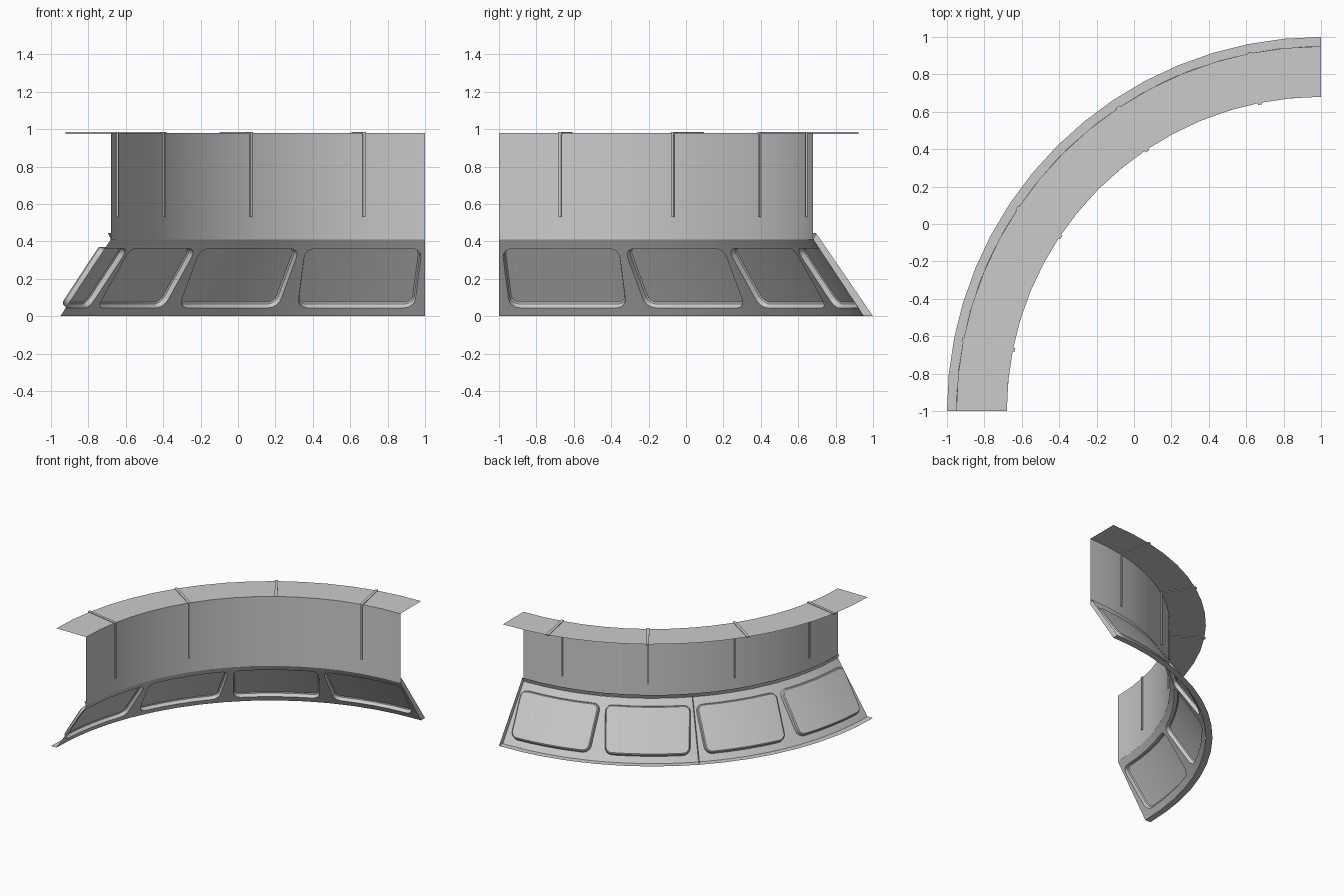
import bpy, bmesh
from math import sin, cos, pi, radians, hypot

if "Cube" in bpy.data.objects:
    bpy.data.objects.remove(bpy.data.objects["Cube"])

SEG, CELL = 16, radians(22.5)
R_TOP, R_BOT, Z_TOP = 1.68, 1.95, 0.41      # slanted skirt
Z_ROOF = 0.98
SL = hypot(R_BOT - R_TOP, Z_TOP)
NR, NZ = Z_TOP / SL, (R_BOT - R_TOP) / SL   # outward normal of the skirt


def pt(t, r, z):
    """Quarter-ring coordinates; t runs from the +x end to the -y end."""
    return (1 - r * sin(t), -1 + r * cos(t), z)


def finish(name, bm, angle=30):
    bmesh.ops.remove_doubles(bm, verts=bm.verts, dist=0.0005)
    me = bpy.data.meshes.new(name)
    bm.to_mesh(me)
    bm.free()
    ob = bpy.data.objects.new(name, me)
    bpy.context.collection.objects.link(ob)
    bpy.context.view_layer.objects.active = ob
    ob.select_set(True)
    bpy.ops.object.shade_smooth_by_angle(angle=radians(angle))
    ob.select_set(False)
    return ob


def sweep(name, profile):
    """Sweep an (r, z) profile through the quarter circle."""
    bm = bmesh.new()
    rows = [[bm.verts.new(pt(pi / 2 * i / SEG, r, z)) for r, z in profile]
            for i in range(SEG + 1)]
    for a, b in zip(rows, rows[1:]):
        for j in range(len(profile) - 1):
            bm.faces.new((a[j], b[j], b[j + 1], a[j + 1]))
    return finish(name, bm)


def box(bm, t, r0, r1, z0, z1, w):
    """Radial box centred on angle t."""
    v = [bm.verts.new(pt(t + s * w / 2 / r, r, z))
         for r in (r0, r1) for s in (-1, 1) for z in (z0, z1)]
    for f in ((0, 1, 3, 2), (4, 6, 7, 5), (0, 4, 5, 1), (2, 3, 7, 6), (0, 2, 6, 4), (1, 5, 7, 3)):
        bm.faces.new([v[i] for i in f])


# Upright wall, roof flange, lip between wall and skirt, foot ledge
sweep("wall", [(R_TOP, Z_TOP), (R_TOP, Z_ROOF)])
sweep("roof_flange", [(R_TOP, Z_ROOF), (R_BOT, Z_ROOF)])
sweep("skirt_lip", [(R_TOP, Z_TOP), (1.695, 0.445), (R_TOP, 0.435)])
sweep("foot_ledge", [(R_BOT, 0), (2.0, 0)])

# Joint strips running over the flange and down the wall
bm = bmesh.new()
for k in range(4):
    t = (k + 0.5) * CELL
    box(bm, t, 1.67, 1.957, Z_ROOF - 0.005, Z_ROOF + 0.005, 0.022)
    box(bm, t, 1.67, 1.69, 0.53, Z_ROOF, 0.014)
bmesh.ops.recalc_face_normals(bm, faces=bm.faces)
finish("joint_strips", bm)


def window_loop():
    """Rounded rectangle as (core x, core y, corner direction), 26 points."""
    out = []
    for q, (sx, sy) in enumerate(((1, 1), (-1, 1), (-1, -1), (1, -1))):
        for k in range(5):
            a = q * pi / 2 + k * pi / 8
            out.append((sx, sy, cos(a), sin(a)))
        if q in (0, 2):
            out += [(f * sx, sy, 0, sy) for f in (0.5, 0, -0.5)]
    return out


# Slanted skirt: four cells, each with a recessed rounded panel
HALF_W, S_MID, HALF_S, RAD = 0.32, 0.495, 0.385, 0.055


def skirt_pt(c, u, s, off):
    """u = arc distance from cell centre, s = 0..1 up the slope."""
    r = R_BOT + (R_TOP - R_BOT) * s
    return pt(c + u / r, r + NR * off, Z_TOP * s + NZ * off)


bm = bmesh.new()
for k in range(4):
    c = (k + 0.5) * CELL
    outer, loops = [], [[], [], []]
    for sx, sy, nx, ny in window_loop():
        m = max(abs(nx), abs(ny))
        hu, hs = HALF_W - RAD, HALF_S * SL - RAD
        # cell border point
        a = (sx * hu + RAD * nx / m) / HALF_W
        b = (sy * hs + RAD * ny / m) / (HALF_S * SL)
        s = (b + 1) / 2
        outer.append(bm.verts.new(pt(c + a * CELL / 2, R_BOT + (R_TOP - R_BOT) * s, Z_TOP * s)))
        # window rim, recess wall and panel edge
        for lp, (inset, off) in zip(loops, ((0, 0), (0.006, 0.027), (0.014, 0.033))):
            u = sx * hu + (RAD - inset) * nx
            v = sy * hs + (RAD - inset) * ny
            lp.append(bm.verts.new(skirt_pt(c, u, S_MID + v / SL, off)))
    n = len(outer)
    rings = [outer] + loops
    for p, q in zip(rings, rings[1:]):
        for i in range(n):
            j = (i + 1) % n
            bm.faces.new((p[i], p[j], q[j], q[i]))
    e = loops[2]
    for i in range(n // 2 - 1):
        bm.faces.new((e[i], e[i + 1], e[n - 2 - i], e[n - 1 - i]))
finish("skirt_panels", bm)

# End ribs behind the skirt
bm = bmesh.new()
for t in (0, pi / 4):
    bm.faces.new([bm.verts.new(pt(t, r, z)) for r, z in
                  ((R_TOP, Z_TOP), (1.695, 0.445), (2.0, 0), (R_BOT, 0))])
finish("skirt_ribs", bm)
